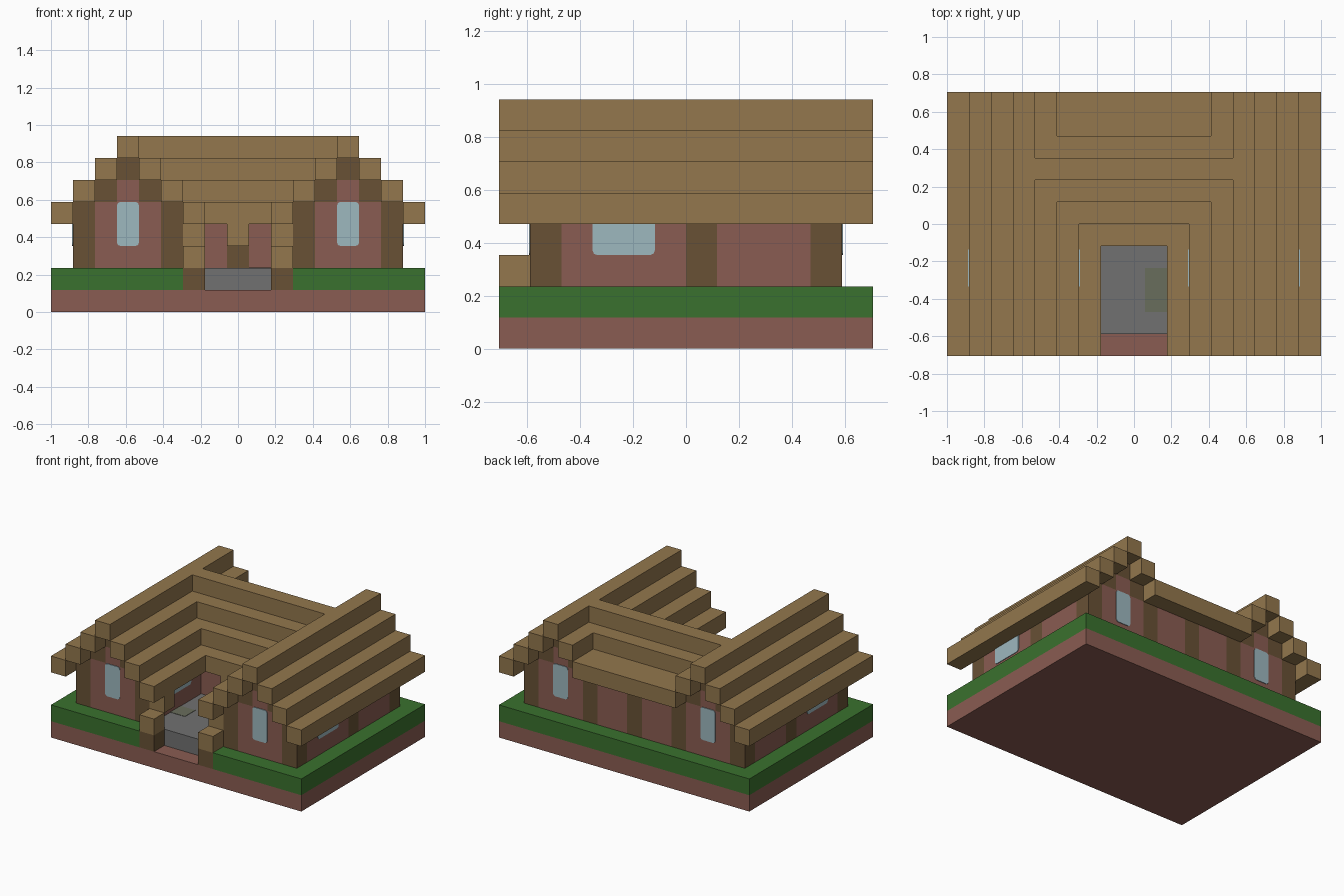
import bpy, bmesh
from mathutils import Vector

if "Cube" in bpy.data.objects:
    bpy.data.objects.remove(bpy.data.objects["Cube"], do_unlink=True)

U = 2 / 17           # size of one building block
W, D = 17, 12        # footprint in blocks


def material(name, rgb):
    lin = [((c / 255 + 0.055) / 1.055) ** 2.4 for c in rgb] + [1]
    m = bpy.data.materials.new(name)
    m.use_nodes = True
    m.diffuse_color = lin
    bsdf = m.node_tree.nodes["Principled BSDF"]
    bsdf.inputs["Base Color"].default_value = lin
    bsdf.inputs["Roughness"].default_value = 0.9
    return m


CLAY = material("clay", (138, 92, 82))
GRASS = material("grass green", (58, 113, 46))
PLANK = material("light planks", (147, 119, 77))
LOG = material("dark log", (104, 81, 53))
STONE = material("grey stone", (113, 113, 113))
GLASS = material("pale blue glass", (158, 184, 191))
MOSS = material("mossy stone", (105, 109, 92))


def build(name, mat, boxes, mirror=False, round_axis=None):
    """Boxes are (x0, x1, y0, y1, z0, z1) in blocks, counted from the front right corner."""
    boxes = list(boxes)
    if mirror:
        boxes += [(W - b[1], W - b[0], *b[2:]) for b in boxes]
    bm = bmesh.new()
    for x0, x1, y0, y1, z0, z1 in boxes:
        verts = bmesh.ops.create_cube(bm, size=1)["verts"]
        size = Vector((x1 - x0, y1 - y0, z1 - z0))
        mid = Vector(((x0 + x1 - W) / 2, (y0 + y1 - D) / 2, (z0 + z1) / 2))
        for v in verts:
            v.co = Vector(a * s + c for a, s, c in zip(v.co, size, mid)) * U
    if round_axis is not None:
        edges = [e for e in bm.edges
                 if abs((e.verts[0].co - e.verts[1].co).normalized()[round_axis]) > 0.9]
        bmesh.ops.bevel(bm, geom=edges, offset=0.018, segments=2, profile=0.5, affect='EDGES')
    mesh = bpy.data.meshes.new(name)
    bm.to_mesh(mesh)
    bm.free()
    mesh.materials.append(mat)
    obj = bpy.data.objects.new(name, mesh)
    bpy.context.collection.objects.link(obj)
    return obj


# Ground: clay slab, lawn around a sunken entrance, stone court
build("ground_slab", CLAY, [(0, W, 0, D, 0, 1)])
build("lawn_sides", GRASS, [(0, 6, 0, D, 1, 2)], mirror=True)
build("lawn_back", GRASS, [(6, 11, 6, D, 1, 2)])
build("court_floor", STONE, [(6, 11, 1, 6, 1, 2)])
build("mossy_patch", MOSS, [(9, 10, 2, 4, 2, 2.02), (6, 7, 3, 4, 2, 2.02)])

# Entrance posts with plank caps, and brackets under the eaves
build("entrance_post", LOG, [(6, 7, 0, 1, 1, 2)], mirror=True)
build("entrance_cap", PLANK, [(6, 7, 0, 1, 2, 3)], mirror=True)
build("eave_bracket", PLANK, [(6, 7, 1, 2, 3, 4)], mirror=True)
build("court_bracket", PLANK, [(8, 9, 5, 6, 3, 4)])

# Upright log posts
posts = [(x, x + 1, y, y + 1, 2, 5) for x in (1, 5) for y in (1, 6, 10)]
build("log_posts", LOG, posts, mirror=True)
build("middle_posts", LOG, [(8, 9, y, y + 1, 2, 5) for y in (6, 10)])

# Clay walls between the posts
build("outer_walls", CLAY, [(1, 2, 2, 6, 2, 5), (1, 2, 7, 10, 2, 5)], mirror=True)
build("court_side_walls", CLAY, [(5, 6, 2, 6, 2, 5)], mirror=True)
build("cross_walls", CLAY, [(6, 8, y, y + 1, 2, 5) for y in (6, 10)], mirror=True)

# Stepped gables on both ends of the wings
gable_fill, gable_trim = [], []
for y in (1, 10):
    gable_fill += [(2, 5, y, y + 1, 2, 5), (3, 4, y, y + 1, 5, 6)]
    gable_trim += [(2, 3, y, y + 1, 5, 6), (4, 5, y, y + 1, 5, 6), (3, 4, y, y + 1, 6, 7)]
build("gable_walls", CLAY, gable_fill, mirror=True)
build("gable_trim", LOG, gable_trim, mirror=True)

# Window panes as thin plates with softened corners
T = 0.04
build("gable_windows", GLASS, [(3, 4, 1 - T, 1, 3, 5), (3, 4, 11, 11 + T, 3, 5)],
      mirror=True, round_axis=1)
build("side_windows", GLASS, [(1 - T, 1, 3, 5, 3, 5), (6, 6 + T, 3, 5, 3, 5)],
      mirror=True, round_axis=0)

# Wing roofs: beams rising in steps to the ridge, inner ones stopping at the cross roof
for step in range(4):
    z = 4 + step
    build(f"wing_roof_outer_{step + 1}", PLANK, [(step, step + 1, 0, D, z, z + 1)], mirror=True)
for step in range(3):
    x, z = 6 - step, 4 + step
    build(f"wing_roof_inner_{step + 1}", PLANK, [(x, x + 1, 0, 6 + step, z, z + 1)], mirror=True)
build("wing_roof_back_end", PLANK, [(4, 5, 9, D, 6, 7)], mirror=True)

# Cross roof: front steps up to the ridge, then down to the deep back eave
for step in range(4):
    x, y, z = 7 - step, 5 + step, 4 + step
    build(f"cross_roof_{step + 1}", PLANK, [(x, W - x, y, y + 1, z, z + 1)])
build("cross_roof_back_step", PLANK, [(5, 12, 9, 10, 6, 7)])
build("cross_roof_back_eave", PLANK, [(5, 12, 10, D, 5, 6)])
